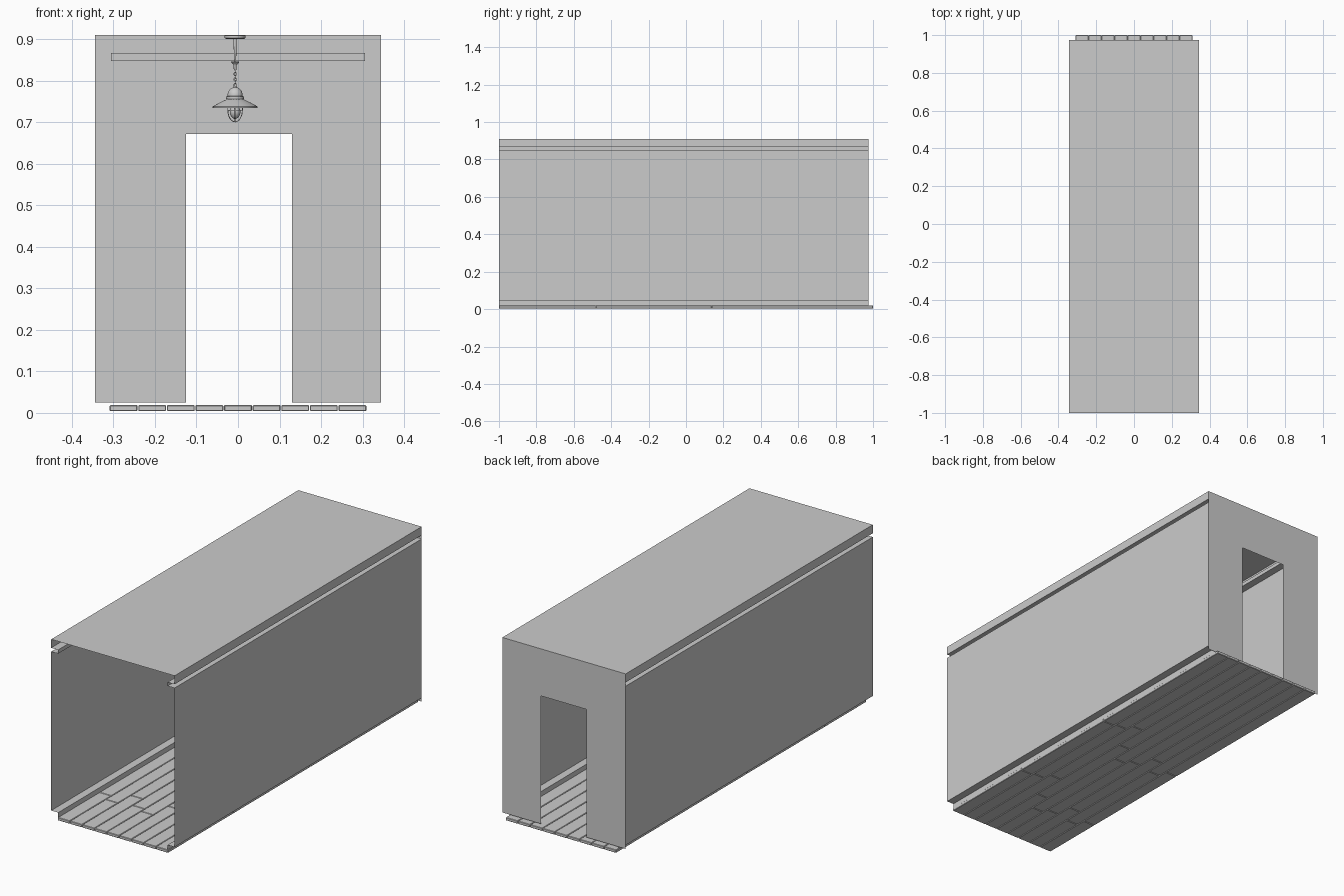
import bpy, bmesh, math, random
from mathutils import Vector, Matrix

if "Cube" in bpy.data.objects:
    bpy.data.objects.remove(bpy.data.objects["Cube"])

random.seed(4)
Y0, Y1 = -1.0, 0.975        # wall run
W, IN = 0.345, 0.306        # wall plane and inset plane
LX, LY = -0.007, 0.0        # lamp axis


def mesh_object(name, bm, smooth=False):
    me = bpy.data.meshes.new(name)
    bm.to_mesh(me)
    bm.free()
    ob = bpy.data.objects.new(name, me)
    bpy.context.collection.objects.link(ob)
    if smooth:
        bpy.ops.object.select_all(action='DESELECT')
        ob.select_set(True)
        bpy.context.view_layer.objects.active = ob
        bpy.ops.object.shade_smooth_by_angle(angle=math.radians(35))
    return ob


def box(bm, lo, hi, bevel=0):
    lo, hi = Vector(lo), Vector(hi)
    m = Matrix.Translation((lo + hi) / 2) @ Matrix.Diagonal((*(hi - lo), 1))
    vs = bmesh.ops.create_cube(bm, size=1, matrix=m)['verts']
    if bevel:
        es = list({e for v in vs for e in v.link_edges})
        bmesh.ops.bevel(bm, geom=es, offset=bevel, segments=1, affect='EDGES')


def sheet(name, profile):
    """Open (x, z) profile swept along the corridor."""
    bm = bmesh.new()
    a = [bm.verts.new((x, Y0, z)) for x, z in profile]
    b = [bm.verts.new((x, Y1, z)) for x, z in profile]
    for i in range(len(a) - 1):
        bm.faces.new((a[i], a[i + 1], b[i + 1], b[i]))
    return mesh_object(name, bm)


def lathe(name, profile, steps=32):
    """(radius, z) profile turned round the lamp axis."""
    bm = bmesh.new()
    vs = [bm.verts.new((LX + r, LY, z)) for r, z in profile]
    es = [bm.edges.new(p) for p in zip(vs, vs[1:])]
    bmesh.ops.spin(bm, geom=vs + es, cent=(LX, LY, 0), axis=(0, 0, 1),
                   angle=math.tau, steps=steps, use_duplicate=False)
    bmesh.ops.remove_doubles(bm, verts=bm.verts, dist=1e-5)
    bmesh.ops.recalc_face_normals(bm, faces=bm.faces)
    return mesh_object(name, bm, True)


def tube(name, pts, radius, closed=False):
    cu = bpy.data.curves.new(name, 'CURVE')
    cu.dimensions = '3D'
    cu.bevel_depth = radius
    cu.bevel_resolution = 2
    cu.use_fill_caps = True
    sp = cu.splines.new('POLY')
    sp.points.add(len(pts) - 1)
    for p, c in zip(sp.points, pts):
        p.co = (*c, 1)
    sp.use_cyclic_u = closed
    ob = bpy.data.objects.new(name, cu)
    bpy.context.collection.objects.link(ob)
    return ob


# Side walls with a recessed skirting and an inward picture-rail channel
for side, s in (("left", -1), ("right", 1)):
    sheet(side + "_wall", [(s * x, z) for x, z in (
        (IN, 0.005), (IN, 0.044), (W, 0.044), (W, 0.848),
        (IN, 0.848), (IN, 0.867), (W, 0.867), (W, 0.91))])

# Ceiling
sheet("ceiling", [(-W, 0.91), (W, 0.91)])

# End wall with doorway
bm = bmesh.new()
outline = [(-W, .025), (-.125, .025), (-.125, .672), (.13, .672),
           (.13, .025), (W, .025), (W, .91), (-W, .91)]
bm.faces.new([bm.verts.new((x, Y1, z)) for x, z in outline])
mesh_object("end_wall", bm)

# Rail across the end wall
bm = bmesh.new()
box(bm, (-IN, Y1 - 0.04, 0.848), (IN, Y1, 0.867))
mesh_object("end_wall_rail", bm)

# Staggered floor planks
bm = bmesh.new()
rows, half, gap = 9, 0.31, 0.001
pw = 2 * half / rows
for i in range(rows):
    x = -half + i * pw
    first = -1 + random.uniform(0.25, 0.6)
    cuts = [-1, first, first + 0.62, 1]
    for a, b in zip(cuts, cuts[1:]):
        box(bm, (x + gap, a + gap * (a > -1), 0.004),
            (x + pw - gap, b - gap * (b < 1), 0.019), 0.002)
mesh_object("floor_planks", bm)

# Lamp: ceiling plate, stem and lower cap
lathe("lamp_ceiling_plate", [(0, .909), (.025, .909), (.025, .903), (.022, .901), (0, .901)])
lathe("lamp_stem", [(0, .901), (.004, .901), (.0025, .85), (.0025, .847), (.009, .847),
                    (.010, .844), (.006, .841), (.004, .838), (.003, .826), (0, .825)], 16)

# Chain links, alternately turned
n = 6
for i in range(n):
    zc = 0.823 - i * 0.0066
    pts = []
    for k in range(12):
        t = math.tau * k / 12
        u, z = 0.0028 * math.cos(t), zc + 0.0045 * math.sin(t)
        pts.append((LX + u, LY, z) if i % 2 else (LX, LY + u, z))
    tube("chain_link_%d" % (i + 1), pts, 0.0008, True)

# Lamp head and shade
lathe("lamp_head", [(0, .788), (.004, .788), (.005, .784), (.011, .781), (.016, .775),
                    (.018, .768), (.018, .763), (.022, .762), (.022, .756), (.018, .755), (0, .755)])
lathe("lamp_shade", [(.017, .757), (.023, .754), (.038, .747), (.054, .738), (.054, .735),
                     (.052, .735), (.037, .744), (.017, .751)], 40)

# Bulb and socket
lathe("lamp_bulb", [(.009, .755), (.010, .735), (.013, .729), (.0125, .721),
                    (.009, .713), (.004, .709), (0, .708)], 24)

# Wire cage
for i in range(2):
    pts = []
    for k in range(17):
        t = math.pi * k / 16
        u, z = 0.0175 * math.cos(t), 0.73 - 0.029 * math.sin(t)
        pts.append((LX + u, LY, z) if i else (LX, LY + u, z))
    ends = [(*pts[0][:2], .752)], [(*pts[-1][:2], .752)]
    tube("cage_wire_%d" % (i + 1), ends[0] + pts + ends[1], 0.001)
tube("cage_ring", [(LX + .0175 * math.cos(math.tau * k / 24),
                    LY + .0175 * math.sin(math.tau * k / 24), .729) for k in range(24)], 0.001, True)
